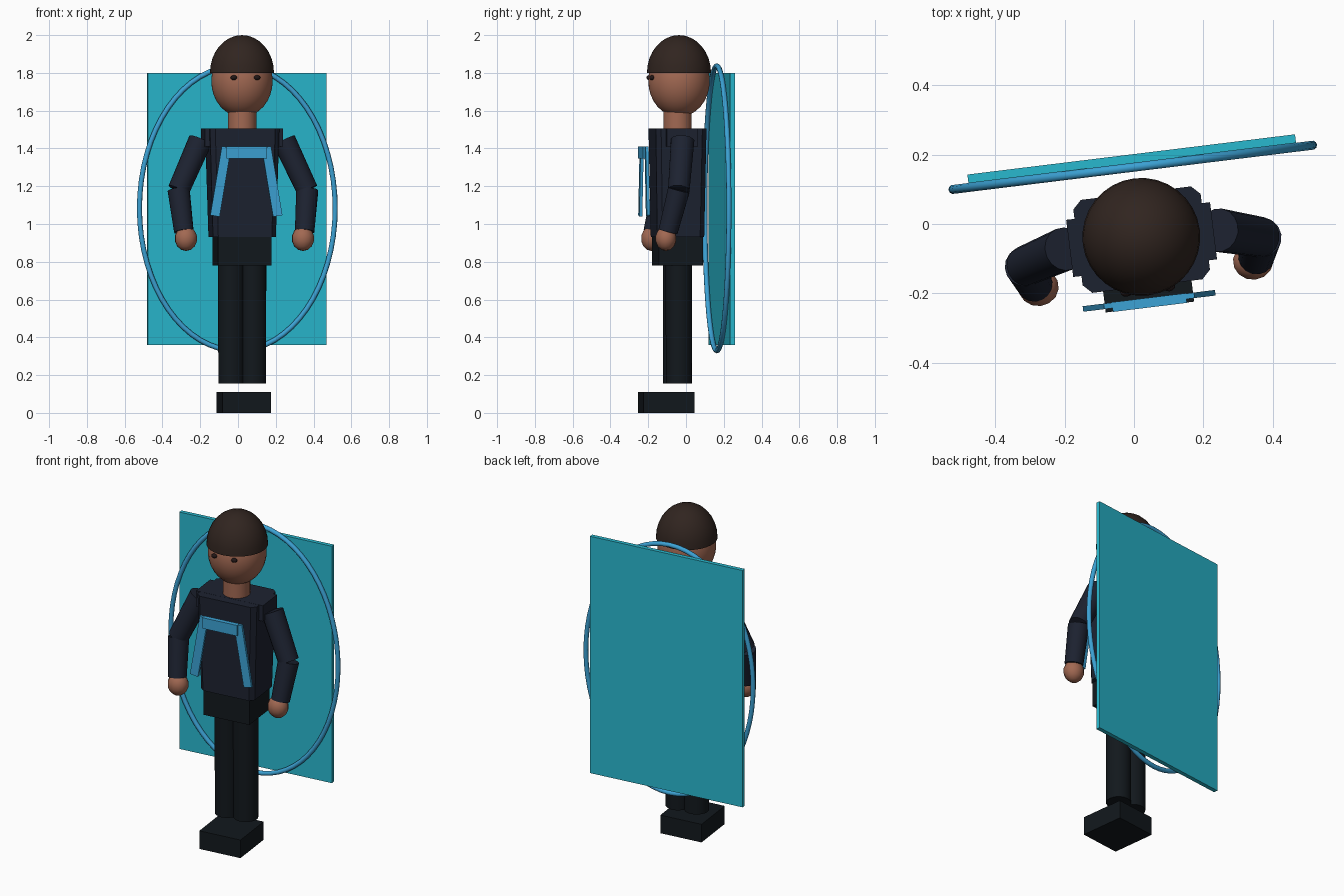
import bpy, bmesh, math
from mathutils import Matrix, Vector

if "Cube" in bpy.data.objects:
    bpy.data.objects.remove(bpy.data.objects["Cube"])

# Everything is built square-on, then turned slightly about z
PLACE = Matrix.Translation((0.022, -0.045, 0)) @ Matrix.Rotation(math.radians(7), 4, 'Z')


def material(name, rgb):
    m = bpy.data.materials.new(name)
    m.diffuse_color = (*rgb, 1)
    m.use_nodes = True
    m.node_tree.nodes["Principled BSDF"].inputs["Base Color"].default_value = m.diffuse_color
    return m


SKIN = material("skin", (0.36, 0.14, 0.085))
HAIR = material("hair", (0.030, 0.018, 0.014))
JACKET = material("navy_cloth", (0.012, 0.016, 0.030))
TROUSERS = material("dark_cloth", (0.006, 0.009, 0.012))
EYE = material("eye_dark", (0.015, 0.008, 0.008))
TEAL = material("teal", (0.022, 0.48, 0.62))
BLUE = material("blue", (0.045, 0.36, 0.66))


def finish(name, bm, mat, matrix=Matrix(), smooth=False):
    bmesh.ops.recalc_face_normals(bm, faces=bm.faces[:])
    me = bpy.data.meshes.new(name)
    bm.to_mesh(me)
    bm.free()
    me.materials.append(mat)
    ob = bpy.data.objects.new(name, me)
    bpy.context.collection.objects.link(ob)
    ob.matrix_world = PLACE @ matrix
    if smooth:
        bpy.ops.object.select_all(action='DESELECT')
        ob.select_set(True)
        bpy.context.view_layer.objects.active = ob
        bpy.ops.object.shade_smooth_by_angle(angle=math.radians(40))
    return ob


def box(name, centre, size, mat, tilt=0.0):
    bm = bmesh.new()
    bmesh.ops.create_cube(bm, size=1)
    bmesh.ops.scale(bm, vec=size, verts=bm.verts)
    finish(name, bm, mat, Matrix.Translation(centre) @ Matrix.Rotation(tilt, 4, 'Y'))


def limb(name, a, b, r1, r2, mat, sides=16):
    a, b = Vector(a), Vector(b)
    bm = bmesh.new()
    bmesh.ops.create_cone(bm, cap_ends=True, segments=sides, radius1=r1, radius2=r2,
                          depth=(b - a).length)
    turn = (b - a).to_track_quat('Z', 'Y').to_matrix().to_4x4()
    finish(name, bm, mat, Matrix.Translation((a + b) / 2) @ turn, True)


def ball(name, centre, radii, mat, seg=32, half=False):
    bm = bmesh.new()
    bmesh.ops.create_uvsphere(bm, u_segments=seg, v_segments=seg // 2, radius=1)
    if half:
        geom = bm.verts[:] + bm.edges[:] + bm.faces[:]
        bmesh.ops.bisect_plane(bm, geom=geom, plane_co=(0, 0, 0), plane_no=(0, 0, 1),
                               clear_inner=True, dist=1e-4)
        bmesh.ops.holes_fill(bm, edges=[e for e in bm.edges if e.is_boundary])
    bmesh.ops.scale(bm, vec=radii, verts=bm.verts)
    finish(name, bm, mat, Matrix.Translation(centre), True)


# Head, hair cap and neck
ball("head", (0, 0.008, 1.757), (0.163, 0.163, 0.19), SKIN)
ball("hair", (0, 0.008, 1.80), (0.17, 0.17, 0.20), HAIR, half=True)
limb("neck", (0, 0, 1.48), (0, 0, 1.62), 0.076, 0.076, SKIN, 24)

# Torso: tapered block with chamfered upright edges
bm = bmesh.new()
bmesh.ops.create_cube(bm, size=1)
for v in bm.verts:
    w, d, z = (0.37, 0.27, 1.505) if v.co.z > 0 else (0.335, 0.25, 0.93)
    v.co = (v.co.x * w, v.co.y * d, z)
upright = [e for e in bm.edges if abs(e.verts[0].co.z - e.verts[1].co.z) > 0.1]
bmesh.ops.bevel(bm, geom=upright, offset=0.025, segments=1, affect='EDGES')
finish("torso", bm, JACKET)
box("shoulder_yoke", (0, 0, 1.458), (0.418, 0.166, 0.095), JACKET)
box("pelvis", (0, 0, 0.87), (0.285, 0.235, 0.18), TROUSERS)

# Chest crossbar
box("chest_bar", (0, -0.183, 1.378), (0.215, 0.028, 0.065), BLUE)

# Paired parts
for s, side in ((-1, "left"), (1, "right")):
    shoulder, elbow = (s * 0.223, 0, 1.443), (s * 0.343, -0.035, 1.18)
    wrist = (s * 0.322, -0.09, 0.96)
    limb(side + "_upper_arm", shoulder, elbow, 0.063, 0.058, JACKET)
    limb(side + "_forearm", elbow, wrist, 0.059, 0.052, JACKET)
    ball(side + "_hand", (s * 0.312, -0.10, 0.923), (0.06, 0.056, 0.066), SKIN, 14)
    limb(side + "_leg", (s * 0.058, 0, 0.155), (s * 0.058, 0, 0.80), 0.069, 0.071, TROUSERS, 20)
    box(side + "_foot", (s * 0.064, -0.06, 0.055), (0.129, 0.272, 0.11), TROUSERS)
    box(side + "_strap", (s * 0.137, -0.178, 1.225), (0.05, 0.016, 0.37), BLUE,
        -s * math.radians(9.5))
    ball(side + "_eye", (s * 0.062, -0.144, 1.775), (0.018, 0.014, 0.013), EYE, 12)

# Back panel and the oval ring in front of it
box("back_panel", (0, 0.235, 1.08), (0.952, 0.025, 1.44), TEAL)

N, M, TUBE = 64, 10, 0.0135
bm = bmesh.new()
loops = []
for i in range(N):
    t = 2 * math.pi * i / N
    c = Vector((0.522 * math.cos(t), 0.21, 1.083 + 0.754 * math.sin(t)))
    out = Vector((0.754 * math.cos(t), 0, 0.522 * math.sin(t))).normalized()
    loops.append([bm.verts.new(c + TUBE * (out * math.cos(p) + Vector((0, math.sin(p), 0))))
                  for p in (2 * math.pi * j / M for j in range(M))])
for i in range(N):
    a, b = loops[i], loops[(i + 1) % N]
    for j in range(M):
        k = (j + 1) % M
        bm.faces.new((a[j], b[j], b[k], a[k]))
finish("oval_ring", bm, BLUE, smooth=True)
